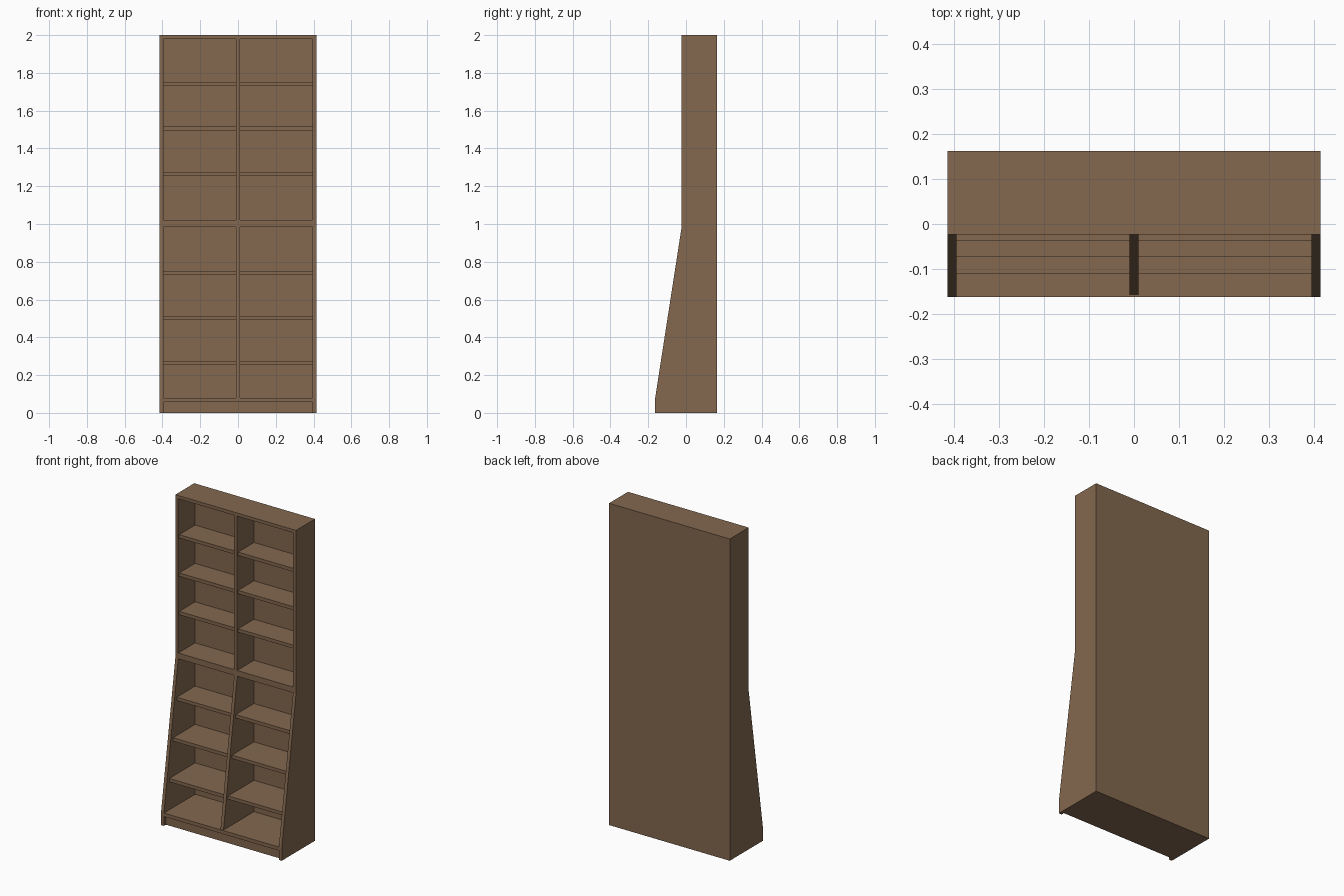
import bpy, bmesh

if "Cube" in bpy.data.objects:
    bpy.data.objects.remove(bpy.data.objects["Cube"])

wood = bpy.data.materials.new("brown_wood")
wood.diffuse_color = (0.227, 0.138, 0.078, 1.0)
wood.use_nodes = True
wood.node_tree.nodes["Principled BSDF"].inputs["Base Color"].default_value = wood.diffuse_color

W, T = 0.415, 0.02            # half width, board thickness
BACK, FRONT, UPPER = 0.163, -0.163, -0.023
IN = W - T                    # inner half width
INNER_BACK = BACK - T
Z_FOOT, Z_BEND = 0.08, 0.985


def front_at(z):
    """y of the cabinet front at height z"""
    t = min(max((z - Z_FOOT) / (Z_BEND - Z_FOOT), 0), 1)
    return FRONT + (UPPER - FRONT) * t


def board(name, x0, x1, profile):
    """Extrude a (y, z) profile from x0 to x1"""
    bm = bmesh.new()
    a = [bm.verts.new((x0, y, z)) for y, z in profile]
    b = [bm.verts.new((x1, y, z)) for y, z in profile]
    n = len(profile)
    bm.faces.new(a)
    bm.faces.new(b[::-1])
    for i in range(n):
        j = (i + 1) % n
        bm.faces.new((a[j], a[i], b[i], b[j]))
    bmesh.ops.recalc_face_normals(bm, faces=bm.faces)
    me = bpy.data.meshes.new(name)
    bm.to_mesh(me)
    bm.free()
    me.materials.append(wood)
    ob = bpy.data.objects.new(name, me)
    bpy.context.collection.objects.link(ob)
    return ob


def rect(y0, y1, z0, z1):
    return [(y0, z0), (y1, z0), (y1, z1), (y0, z1)]


# Side panels with the sloping lower front
side = [(FRONT, 0), (BACK, 0), (BACK, 2), (UPPER, 2), (UPPER, Z_BEND), (FRONT, Z_FOOT)]
board("left_side", -W, -IN, side)
board("right_side", IN, W, side)

# Back, top, middle and bottom boards, recessed plinth
board("back_panel", -IN, IN, rect(INNER_BACK, BACK, 0.058, 2))
board("top_board", -IN, IN, rect(UPPER, INNER_BACK, 1.98, 2))
board("middle_board", -IN, IN, rect(UPPER, INNER_BACK, 0.985, 1.021))
board("bottom_board", -IN, IN, rect(FRONT, INNER_BACK, 0.058, 0.08))
board("plinth", -IN, IN, rect(FRONT + 0.02, BACK, 0, 0.058))

# Centre dividers
board("upper_divider", -0.01, 0.01, rect(UPPER, INNER_BACK, 1.021, 1.98))
board("lower_divider", -0.01, 0.01,
      [(FRONT + 0.006, 0.08), (INNER_BACK, 0.08), (INNER_BACK, 0.985), (UPPER, 0.985)])

# Shelves, set back from the front edge, in both columns
for i, top in enumerate((0.275, 0.514, 0.752, 1.276, 1.515, 1.753)):
    y = front_at(top) + (0.022 if top < 1 else 0.01)
    for label, x0, x1 in (("left", -IN, -0.01), ("right", 0.01, IN)):
        board(f"{label}_shelf_{i + 1}", x0, x1, rect(y, INNER_BACK, top - 0.021, top))
